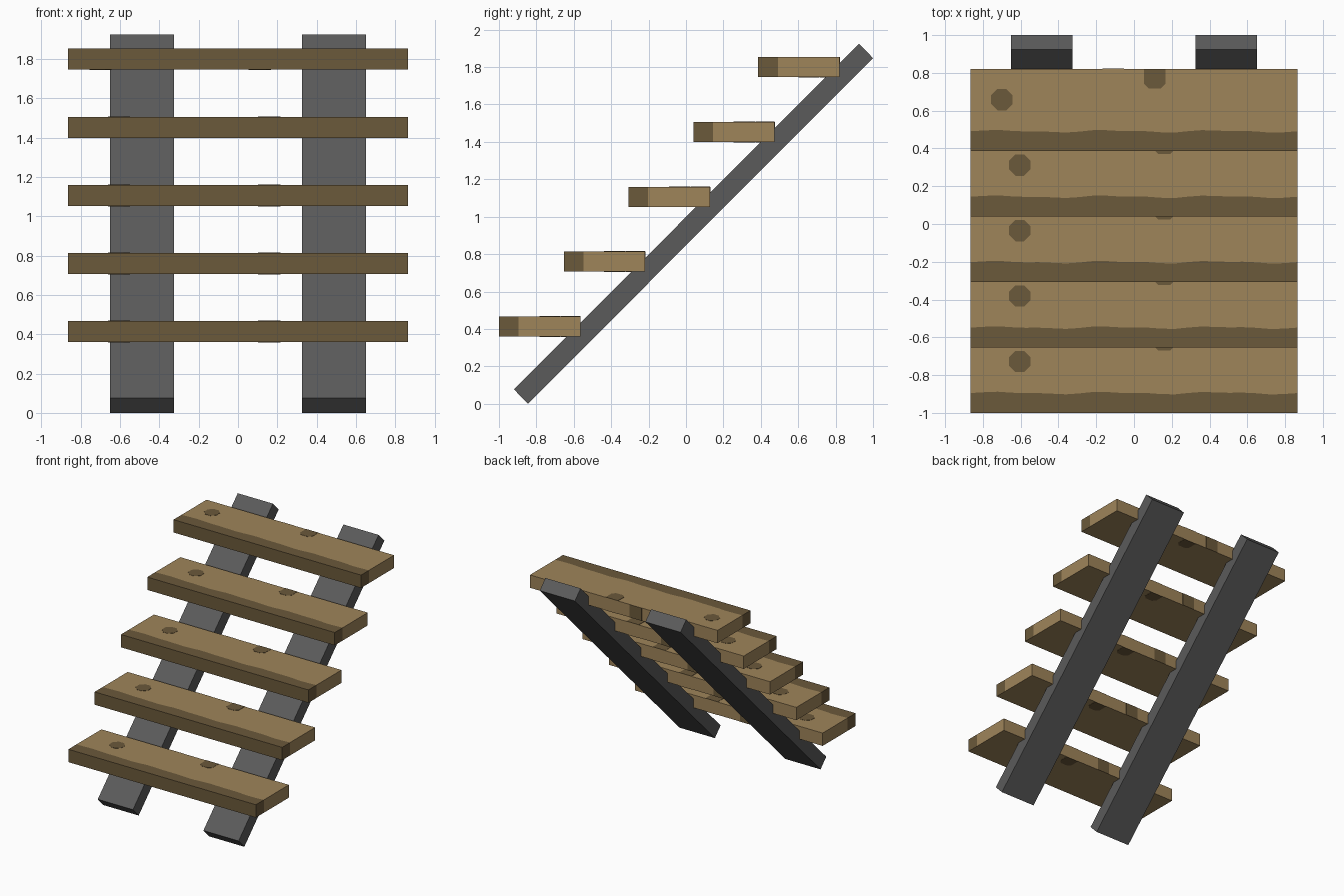
import bpy, bmesh, math
from mathutils import Vector

default = bpy.data.objects.get("Cube")
if default:
    bpy.data.objects.remove(default, do_unlink=True)


def material(name, rgb):
    m = bpy.data.materials.new(name)
    m.use_nodes = True
    color = (*rgb, 1)
    m.diffuse_color = color
    m.node_tree.nodes["Principled BSDF"].inputs["Base Color"].default_value = color
    return m


TAN = material("light wood", (0.345, 0.232, 0.102))
BROWN = material("dark wood", (0.147, 0.1, 0.043))
GREY = material("dark grey metal", (0.104, 0.104, 0.104))


def finish(bm, name, mats):
    bmesh.ops.recalc_face_normals(bm, faces=bm.faces[:])
    me = bpy.data.meshes.new(name)
    bm.to_mesh(me)
    bm.free()
    for m in mats:
        me.materials.append(m)
    ob = bpy.data.objects.new(name, me)
    bpy.context.collection.objects.link(ob)
    return ob


def extrude(bm, faces, offset):
    geom = bmesh.ops.extrude_face_region(bm, geom=faces)["geom"]
    bmesh.ops.translate(bm, vec=offset, verts=[g for g in geom if isinstance(g, bmesh.types.BMVert)])


def prism(name, points, offset, mat):
    bm = bmesh.new()
    face = bm.faces.new([bm.verts.new(p) for p in points])
    extrude(bm, [face], Vector(offset))
    return finish(bm, name, [mat])


HALF, DEPTH, THICK, BAND, RISE = 0.865, 0.435, 0.107, 0.105, 0.3465
R, PLATE = 0.057, 0.002


def wave(x):
    return BAND + 0.005 * math.sin(11 * x + 3) + 0.003 * math.sin(23 * x)


def tread(name, y, z):
    # plank with a wavy dark band along the front
    bm = bmesh.new()
    n = 24
    cols = []
    for i in range(n + 1):
        x = HALF * (2 * i / n - 1)
        edge = BAND if i in (0, n) else wave(x)
        cols.append([bm.verts.new((x, y + d, z + THICK)) for d in (0, edge, DEPTH)])
    for a, b in zip(cols, cols[1:]):
        for j in (0, 1):
            bm.faces.new((a[j], b[j], b[j + 1], a[j + 1]))
    extrude(bm, bm.faces[:], Vector((0, 0, -THICK)))
    bmesh.ops.recalc_face_normals(bm, faces=bm.faces[:])
    for f in bm.faces:
        in_band = f.calc_center_median().y < y + BAND * 0.8
        f.material_index = int(in_band and f.normal.z > -0.5)
    finish(bm, name, [TAN, BROWN])


def knots(name, x1, x2, y, z):
    # round knot, edge knot, and its stain on the rear face
    c = R * 0.45
    round_knot = [(x1 + R * 1.07 * math.cos(a), y + 0.272 + R * 1.07 * math.sin(a))
                  for a in (math.pi / 8 * (2 * k + 1) for k in range(8))]
    front = DEPTH - 0.104
    edge_knot = [(x2 - R, y + DEPTH), (x2 - R, y + front + c), (x2 - R + c, y + front),
                 (x2 + R - c, y + front), (x2 + R, y + front + c), (x2 + R, y + DEPTH)]
    for label, shape in (("round_knot", round_knot), ("edge_knot", edge_knot)):
        for side, h, d in (("top", z + THICK, PLATE), ("bottom", z, -PLATE)):
            prism(f"{name}_{label}_{side}", [(px, py, h) for px, py in shape], (0, 0, d), BROWN)
    yb = y + DEPTH
    prism(f"{name}_rear_stain",
          [(-x2 - R, yb, z), (-x2 + R, yb, z), (-x2 + R, yb, z + THICK), (-x2 - R, yb, z + THICK)],
          (0, PLATE, 0), BROWN)


# five treads
for i in range(5):
    y, z = -1 + RISE * i, 0.36 + RISE * i
    name = f"tread_{i + 1}"
    tread(name, y, z)
    knots(name, *((-0.7, 0.11) if i == 4 else (-0.605, 0.16)), y, z)

# two sloping support beams
profile = [(-0.845, 0), (-0.92, 0.077), (0.925, 1.925), (1, 1.848)]
for side, x in (("left", 0.325), ("right", -0.65)):
    prism(f"{side}_beam", [(x, y, z) for y, z in profile], (0.325, 0, 0), GREY)
